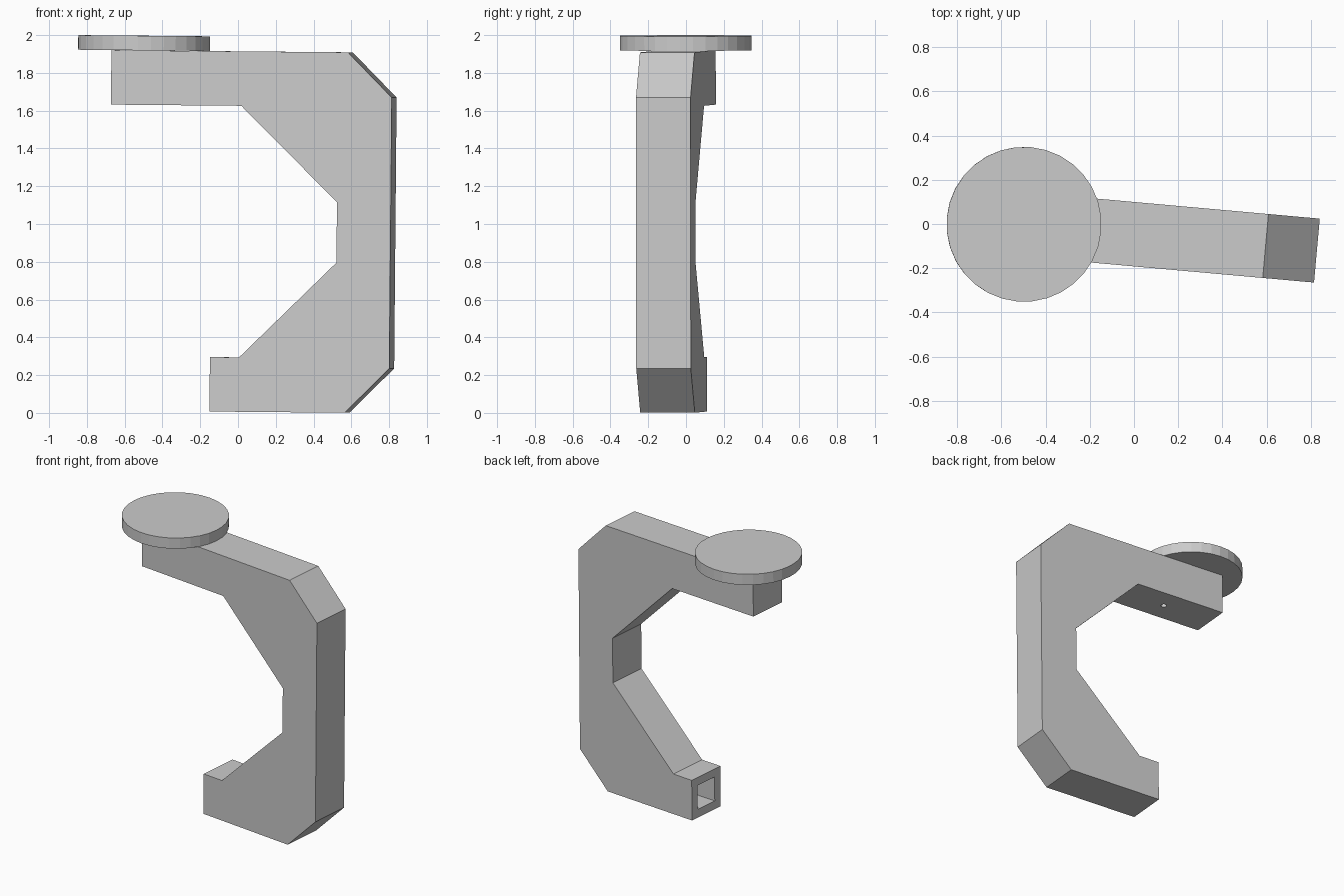
import bpy, bmesh, math
from mathutils import Matrix

if "Cube" in bpy.data.objects:
    bpy.data.objects.remove(bpy.data.objects["Cube"])

HALF_W = 0.145
MID_Z = 0.96
# slight yaw and lean of the whole assembly
PLACE = (Matrix.Translation((0, -0.046, 0))
         @ Matrix.Rotation(math.radians(-5.13), 4, 'Z')
         @ Matrix.Rotation(0.009, 4, 'Y'))


def finish(name, bm, helper=False):
    bmesh.ops.recalc_face_normals(bm, faces=bm.faces)
    mesh = bpy.data.meshes.new(name)
    bm.to_mesh(mesh)
    bm.free()
    ob = bpy.data.objects.new(name, mesh)
    bpy.context.collection.objects.link(ob)
    ob.matrix_world = PLACE
    if helper:
        ob.hide_render = True
        ob.display_type = 'WIRE'
    return ob


def box(name, x0, x1, y, z0, z1, helper=False):
    bm = bmesh.new()
    m = (Matrix.Translation(((x0 + x1) / 2, 0, (z0 + z1) / 2))
         @ Matrix.Diagonal((x1 - x0, 2 * y, z1 - z0, 1)))
    bmesh.ops.create_cube(bm, size=1, matrix=m)
    return finish(name, bm, helper)


def cylinder(name, x, r, z0, z1, sides, helper=False):
    bm = bmesh.new()
    bmesh.ops.create_cone(bm, cap_ends=True, segments=sides, radius1=r, radius2=r,
                          depth=z1 - z0, matrix=Matrix.Translation((x, 0, (z0 + z1) / 2)))
    return finish(name, bm, helper)


def cut(ob, cutter):
    mod = ob.modifiers.new("cut", 'BOOLEAN')
    mod.operation = 'DIFFERENCE'
    mod.solver = 'EXACT'
    mod.object = cutter
    cutter.hide_set(True)


# C-shaped bracket: lower half profile mirrored about mid height, then extruded
half = [(0.529, 0.80), (0.016, 0.294), (-0.139, 0.294), (-0.139, 0.006),
        (0.58, 0.006), (0.815, 0.243)]
profile = half + [(x, 2 * MID_Z - z) for x, z in reversed(half)]
bm = bmesh.new()
face = bm.faces.new([bm.verts.new((x, -HALF_W, z)) for x, z in profile])
ext = bmesh.ops.extrude_face_region(bm, geom=[face])
bmesh.ops.translate(bm, vec=(0, 2 * HALF_W, 0),
                    verts=[v for v in ext['geom'] if isinstance(v, bmesh.types.BMVert)])
bracket = finish("bracket", bm)

# square socket in the lower end
cut(bracket, box("socket_cutter", -0.3, 0.4, 0.086, 0.064, 0.236, True))

# upper arm extension with a small pin hole underneath
arm = box("arm_extension", -0.677, -0.139, HALF_W, 1.626, 1.914)
cut(arm, cylinder("pin_hole_cutter", -0.295, 0.02, 1.5, 1.86, 16, True))

# round plate on top of the arm
cylinder("round_plate", -0.517, 0.35, 1.915, 1.992, 32)
